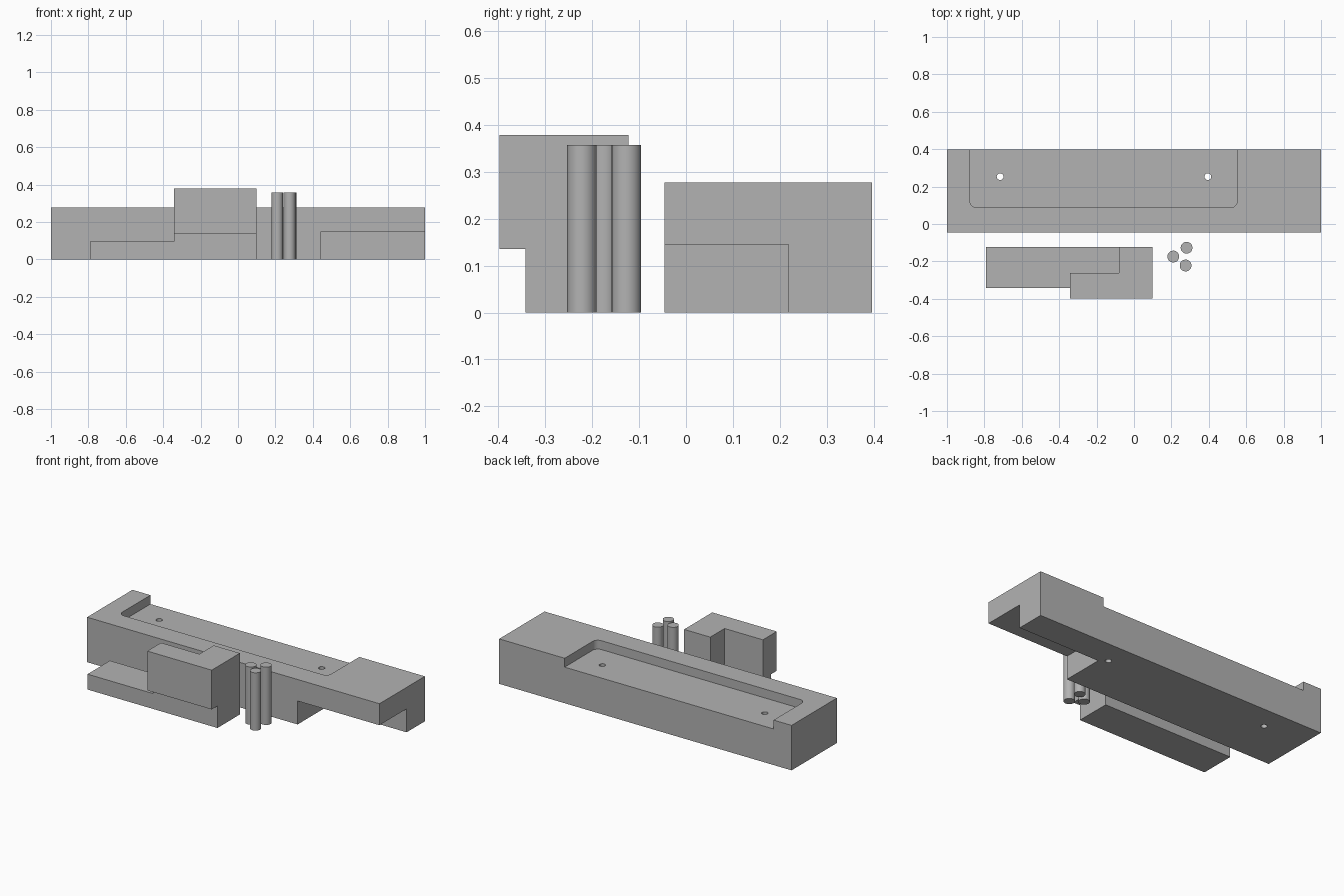
import bpy, bmesh, math

if "Cube" in bpy.data.objects:
    bpy.data.objects.remove(bpy.data.objects["Cube"])

grey = bpy.data.materials.new("grey")
grey.diffuse_color = (0.45, 0.45, 0.45, 1)
grey.use_nodes = True
grey.node_tree.nodes["Principled BSDF"].inputs["Base Color"].default_value = grey.diffuse_color


def prism(name, points, z0, z1):
    """Extrude an x-y outline from z0 up to z1."""
    bm = bmesh.new()
    base = bm.faces.new([bm.verts.new((x, y, z0)) for x, y in points])
    top = bmesh.ops.extrude_face_region(bm, geom=[base])["geom"]
    bmesh.ops.translate(bm, vec=(0, 0, z1 - z0),
                        verts=[v for v in top if isinstance(v, bmesh.types.BMVert)])
    bmesh.ops.recalc_face_normals(bm, faces=bm.faces)
    mesh = bpy.data.meshes.new(name)
    bm.to_mesh(mesh)
    bm.free()
    obj = bpy.data.objects.new(name, mesh)
    bpy.context.collection.objects.link(obj)
    mesh.materials.append(grey)
    return obj


def rect(x0, x1, y0, y1):
    return [(x0, y0), (x1, y0), (x1, y1), (x0, y1)]


def arc(cx, cy, r, a0, a1, n):
    return [(cx + r * math.cos(math.radians(a0 + (a1 - a0) * i / n)),
             cy + r * math.sin(math.radians(a0 + (a1 - a0) * i / n))) for i in range(n + 1)]


def boolean(obj, other, operation):
    mod = obj.modifiers.new(operation.title(), "BOOLEAN")
    mod.operation, mod.solver, mod.object = operation, "EXACT", other
    bpy.context.view_layer.objects.active = obj
    bpy.ops.object.modifier_apply(modifier=mod.name)
    bpy.data.objects.remove(other)


def smooth(obj):
    bpy.ops.object.select_all(action="DESELECT")
    obj.select_set(True)
    bpy.context.view_layer.objects.active = obj
    bpy.ops.object.shade_smooth_by_angle(angle=math.radians(30))


# Long body with a top recess, an underside notch and two through holes
body = prism("body", rect(-1, 1, -0.046, 0.397), 0, 0.278)
r = 0.035
recess = ([(-0.877, 0.5)] + arc(-0.877 + r, 0.088 + r, r, 180, 270, 8)
          + arc(0.552 - r, 0.088 + r, r, 270, 360, 8) + [(0.552, 0.5)])
boolean(body, prism("recess_cutter", recess, 0.223, 0.4), "DIFFERENCE")
boolean(body, prism("notch_cutter", rect(0.44, 1.1, -0.2, 0.219), -0.1, 0.145), "DIFFERENCE")
for x in (-0.716, 0.395):
    hole = arc(x, 0.253, 0.018, 0, 360, 24)[:-1]
    boolean(body, prism("hole_cutter", hole, -0.1, 0.4), "DIFFERENCE")
smooth(body)

# Sliding block: flat foot, L-shaped tower and a lip overhanging the front
block = prism("sliding_block", rect(-0.79, 0.099, -0.342, -0.123), 0, 0.379)
boolean(block, prism("step_cutter", rect(-0.9, -0.342, -0.5, 0), 0.095, 0.5), "DIFFERENCE")
boolean(block, prism("corner_cutter", rect(-0.4, -0.08, -0.263, 0), 0.095, 0.5), "DIFFERENCE")
boolean(block, prism("front_lip", rect(-0.342, 0.099, -0.398, -0.3), 0.136, 0.379), "UNION")

# Three loose round pins
for i, (x, y) in enumerate([(0.21, -0.174), (0.281, -0.127), (0.276, -0.222)]):
    smooth(prism(f"pin_{i + 1}", arc(x, y, 0.0315, 0, 360, 32)[:-1], 0, 0.357))
